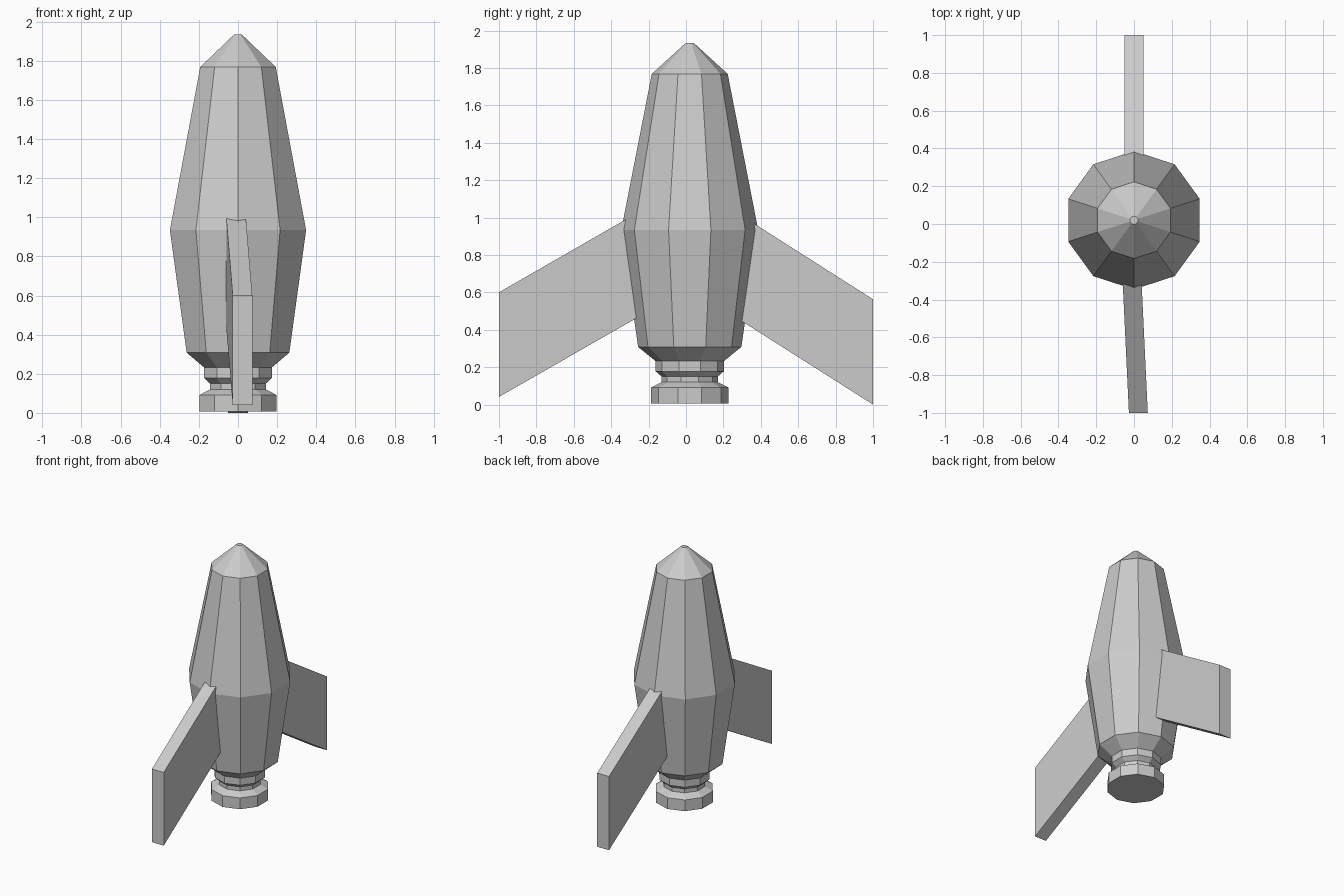
import bpy
import bmesh
from math import cos, sin, tau, radians

if "Cube" in bpy.data.objects:
    bpy.data.objects.remove(bpy.data.objects["Cube"])

SIDES = 10
AXIS_Y = 0.02  # the hull sits slightly behind the origin


def add_object(name, bm):
    bmesh.ops.recalc_face_normals(bm, faces=bm.faces[:])
    mesh = bpy.data.meshes.new(name)
    bm.to_mesh(mesh)
    bm.free()
    obj = bpy.data.objects.new(name, mesh)
    bpy.context.collection.objects.link(obj)
    return obj


def lathe(name, profile):
    """Ten-sided closed solid from (radius, z) pairs, a corner on the y axis."""
    bm = bmesh.new()
    rings = []
    for r, z in profile:
        angles = [radians(90) + tau * i / SIDES for i in range(SIDES)]
        rings.append([bm.verts.new((r * cos(a), AXIS_Y + r * sin(a), z)) for a in angles])
    for low, high in zip(rings, rings[1:]):
        for i in range(SIDES):
            j = (i + 1) % SIDES
            bm.faces.new((low[i], low[j], high[j], high[i]))
    bm.faces.new(rings[0])
    bm.faces.new(rings[-1])
    return add_object(name, bm)


def fin(name, root, tip, thickness=0.1):
    """Swept slab; root and tip are (x, y, z_bottom, z_top)."""
    bm = bmesh.new()
    ends = []
    for x, y, z0, z1 in (root, tip):
        h = thickness / 2
        ends.append([bm.verts.new(c) for c in
                     ((x - h, y, z0), (x + h, y, z0), (x + h, y, z1), (x - h, y, z1))])
    a, b = ends
    for i in range(4):
        j = (i + 1) % 4
        bm.faces.new((a[i], a[j], b[j], b[i]))
    bm.faces.new(a)
    bm.faces.new(b)
    return add_object(name, bm)


# Hull: nozzle, neck, collar, body and nose in one profile
lathe("rocket_hull", [
    (0.206, 0.006), (0.206, 0.092), (0.150, 0.120), (0.150, 0.150),
    (0.182, 0.178), (0.182, 0.232), (0.276, 0.308), (0.366, 0.934),
    (0.203, 1.768), (0.022, 1.933),
])

# Fins: the front one is slightly skewed and higher than the back one
fin("front_fin", (-0.015, -0.20, 0.499, 1.060), (0.023, -1.0, 0.041, 0.600))
fin("back_fin", (0.0, 0.20, 0.508, 1.072), (0.0, 1.0, 0.0, 0.563))
